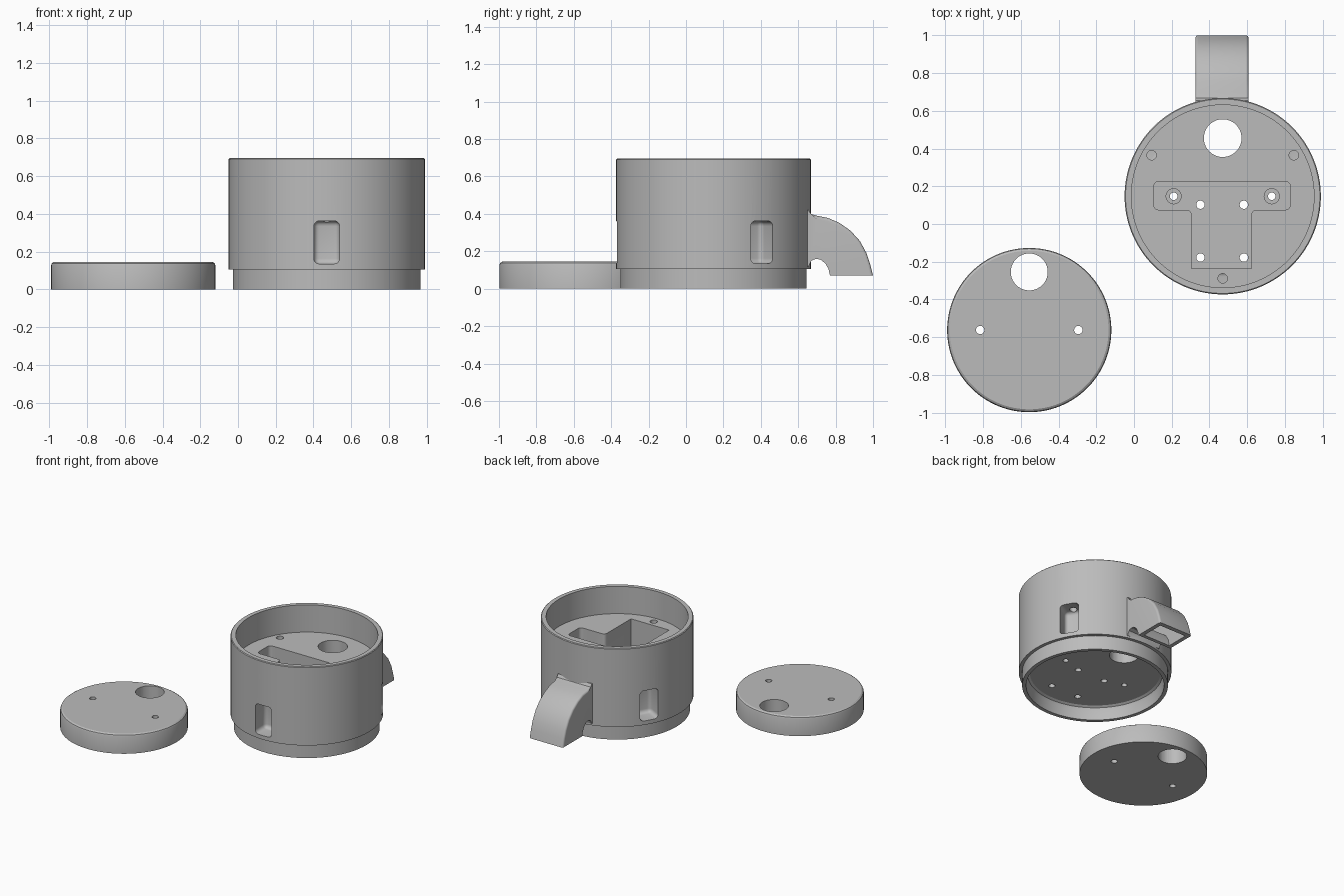
import bpy, bmesh, math
from mathutils import Matrix, Vector

cube = bpy.data.objects.get("Cube")
if cube:
    bpy.data.objects.remove(cube)

grey = bpy.data.materials.new("light_grey")
grey.use_nodes = True
color = (0.5, 0.5, 0.5, 1)
grey.diffuse_color = color
grey.node_tree.nodes["Principled BSDF"].inputs["Base Color"].default_value = color

BODY = Vector((0.47, 0.147, 0))
LID = Vector((-0.555, -0.562, 0))


def finish(name, bm):
    bmesh.ops.recalc_face_normals(bm, faces=bm.faces)
    mesh = bpy.data.meshes.new(name)
    bm.to_mesh(mesh)
    bm.free()
    mesh.materials.append(grey)
    obj = bpy.data.objects.new(name, mesh)
    bpy.context.collection.objects.link(obj)
    return obj


def lathe(name, profile, center, steps=128):
    """Closed solid turned around z; the profile starts and ends on the axis."""
    bm = bmesh.new()
    verts = [bm.verts.new((r, 0, z)) for r, z in profile]
    edges = [bm.edges.new(pair) for pair in zip(verts, verts[1:])]
    bmesh.ops.spin(bm, geom=verts + edges, cent=(0, 0, 0), axis=(0, 0, 1),
                   angle=math.tau, steps=steps, use_duplicate=False)
    bmesh.ops.remove_doubles(bm, verts=bm.verts, dist=1e-5)
    bmesh.ops.translate(bm, verts=bm.verts, vec=center)
    return finish(name, bm)


def rod(x, y, r, z0, z1):
    return lathe("cutter", [(0, z0), (r, z0), (r, z1), (0, z1)], Vector((x, y, 0)), 40)


def prism(name, points, lo, hi, frame, rule=None, radius=0.0):
    """Extrude a 2D outline; bevel the edges picked by the rule."""
    bm = bmesh.new()
    face = bm.faces.new([bm.verts.new((a, b, lo)) for a, b in points])
    new = bmesh.ops.extrude_face_region(bm, geom=[face])["geom"]
    bmesh.ops.translate(bm, verts=[v for v in new if isinstance(v, bmesh.types.BMVert)],
                        vec=(0, 0, hi - lo))
    bmesh.ops.recalc_face_normals(bm, faces=bm.faces)
    if rule:
        edges = [e for e in bm.edges if rule(e.verts[0].co, e.verts[1].co)]
        bmesh.ops.bevel(bm, geom=edges, offset=radius, segments=5, profile=0.5,
                        affect='EDGES', clamp_overlap=True)
    bm.transform(frame)
    return finish(name, bm)


def combine(target, other, operation):
    mod = target.modifiers.new("combine", 'BOOLEAN')
    mod.operation, mod.solver, mod.object = operation, 'EXACT', other
    bpy.context.view_layer.objects.active = target
    bpy.ops.object.modifier_apply(modifier=mod.name)
    bpy.data.objects.remove(other)


def cut(target, cutter):
    combine(target, cutter, 'DIFFERENCE')


def smooth(obj):
    bpy.ops.object.select_all(action='DESELECT')
    obj.select_set(True)
    bpy.context.view_layer.objects.active = obj
    bpy.ops.object.shade_smooth_by_angle(angle=math.radians(32))


# Body: stepped drum with a top recess and a bottom recess
body = lathe("body", [
    (0, 0.1), (0.445, 0.1), (0.46, 0.09), (0.467, 0.07), (0.47, 0),
    (0.497, 0), (0.497, 0.105), (0.52, 0.105), (0.52, 0.69), (0.515, 0.695),
    (0.484, 0.695), (0.484, 0.49), (0, 0.49)], BODY)

# Curved rectangular spout, drawn in the yz plane and extruded along x
side = Matrix(((0, 0, 1, 0), (1, 0, 0, 0), (0, 1, 0, 0), (0, 0, 0, 1)))
outer = [(0.61, 0.42), (0.655, 0.42), (0.668, 0.4), (0.7, 0.39), (0.76, 0.378),
         (0.82, 0.352), (0.88, 0.31), (0.93, 0.255), (0.965, 0.19), (0.985, 0.13),
         (1.0, 0.07), (0.77, 0.07), (0.762, 0.105), (0.745, 0.135), (0.72, 0.155),
         (0.695, 0.16), (0.67, 0.15), (0.655, 0.12), (0.61, 0.12)]


def long_top_edges(a, b):
    in_side = abs(a.z - b.z) < 1e-4
    return in_side and min(a.x, b.x) > 0.66 and max(a.y, b.y) > 0.12 and \
        (a.x + b.x) / 2 + (a.y + b.y) / 2 > 0.98


spout = prism("spout", outer, 0.325, 0.607, side, long_top_edges, 0.025)
combine(body, spout, 'UNION')
duct = [(0.5, 0.35), (0.7, 0.35), (0.8, 0.325), (0.87, 0.275), (0.925, 0.2),
        (0.955, 0.13), (0.97, 0.05), (0.8, 0.05), (0.787, 0.12), (0.76, 0.165),
        (0.7, 0.195), (0.5, 0.195)]
cut(body, prism("cutter", duct, 0.355, 0.577, side))

# Vertical cable hole
cut(body, rod(0.47, 0.455, 0.1, -0.1, 0.8))

# T-shaped pocket in the floor
tee = [(0.105, 0.225), (0.105, 0.075), (0.305, 0.075), (0.305, -0.235),
       (0.622, -0.235), (0.622, 0.075), (0.828, 0.075), (0.828, 0.225)]
cut(body, prism("cutter", tee, 0.2, 0.6, Matrix(),
                lambda a, b: abs(a.z - b.z) > 0.1 and a.y > 0, 0.025))

# Screw holes through the pocket floor
for s in (-1, 1):
    cut(body, rod(0.47 + s * 0.26, 0.147, 0.02, 0, 0.4))
    cut(body, rod(0.47 + s * 0.26, 0.147, 0.04, 0.16, 0.4))
    for y in (0.102, -0.178):
        cut(body, rod(0.467 + s * 0.115, y, 0.022, 0, 0.4))

# Three side pockets, each with a screw hole up to the floor
slot = [(0.398, -0.068), (0.6, -0.068), (0.6, 0.068), (0.398, 0.068)]
for degrees in (-90, 30, 150):
    a = math.radians(degrees)
    frame = Matrix.Translation(BODY) @ Matrix.Rotation(a, 4, 'Z')
    cut(body, prism("cutter", slot, 0.135, 0.362, frame,
                    lambda p, q: abs(p.x - q.x) > 0.1 or max(p.x, q.x) < 0.5, 0.028))
    cut(body, rod(BODY.x + 0.435 * math.cos(a), BODY.y + 0.435 * math.sin(a),
                  0.025, 0.3, 0.6))
smooth(body)

# Lid: separate disc with a rounded top edge, cable hole and two screw holes
lid = lathe("lid", [(0, 0), (0.435, 0), (0.435, 0.128), (0.431, 0.138),
                    (0.42, 0.145), (0, 0.145)], LID)
cut(lid, rod(LID.x, -0.254, 0.098, -0.1, 0.3))
for s in (-1, 1):
    cut(lid, rod(LID.x + s * 0.26, LID.y, 0.022, -0.1, 0.3))
smooth(lid)
